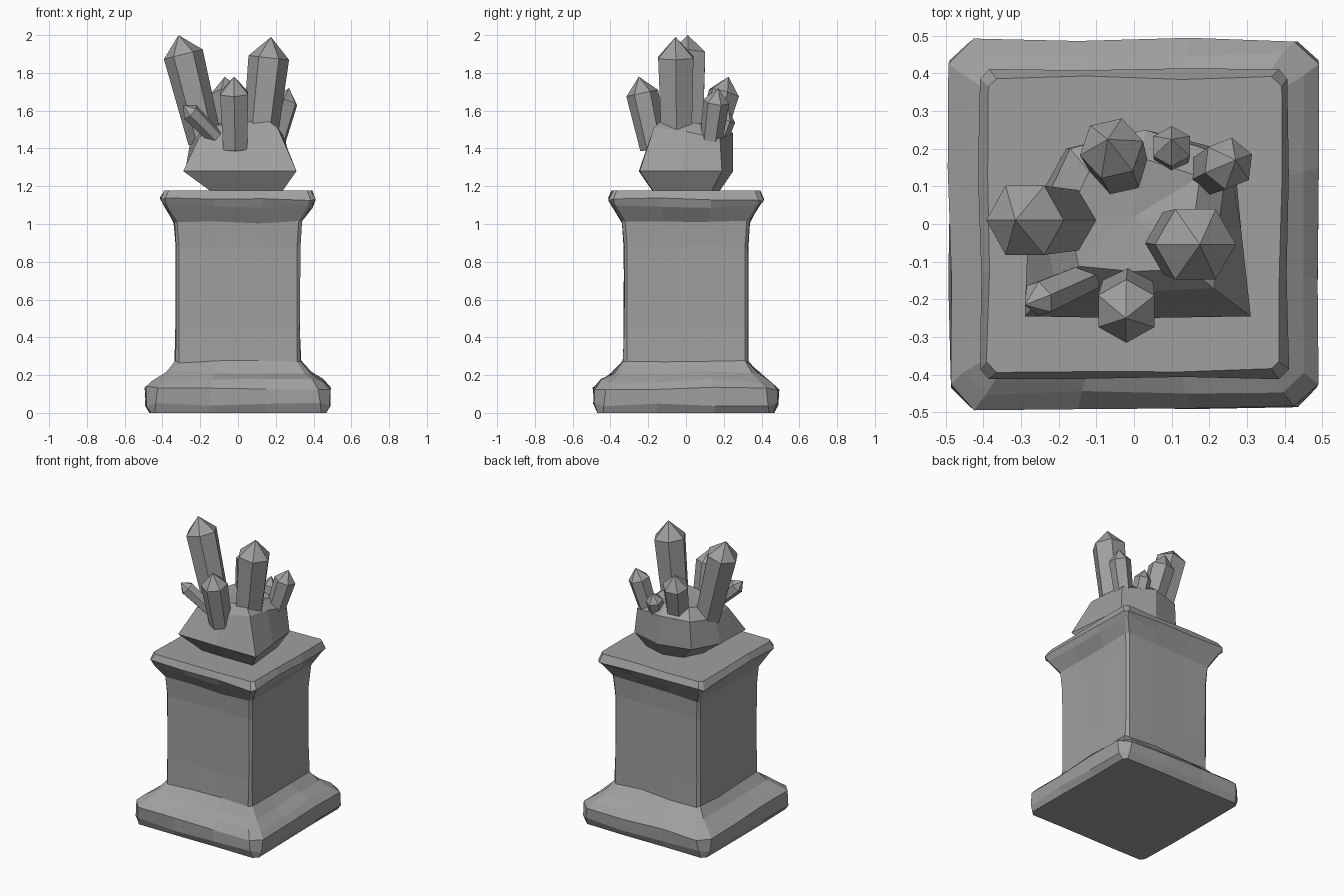
import bpy
import bmesh
import math
import random
from mathutils import Vector

random.seed(4)
cube = bpy.data.objects.get("Cube")
if cube:
    bpy.data.objects.remove(cube, do_unlink=True)

stone = bpy.data.materials.new("grey stone")
stone.use_nodes = True
GREY = (0.35, 0.35, 0.35, 1)
stone.diffuse_color = GREY
stone.node_tree.nodes["Principled BSDF"].inputs["Base Color"].default_value = GREY


def finish(bm, name):
    bmesh.ops.recalc_face_normals(bm, faces=bm.faces)
    mesh = bpy.data.meshes.new(name)
    bm.to_mesh(mesh)
    bm.free()
    mesh.materials.append(stone)
    obj = bpy.data.objects.new(name, mesh)
    bpy.context.collection.objects.link(obj)
    return obj


def loft(name, rings, peak=None):
    """Skin a stack of closed rings; cap the top flat or with a fan to a peak."""
    bm = bmesh.new()
    rows = [[bm.verts.new(p) for p in ring] for ring in rings]
    n = len(rows[0])
    for low, high in zip(rows, rows[1:]):
        for i in range(n):
            j = (i + 1) % n
            bm.faces.new((low[i], low[j], high[j], high[i]))
    bm.faces.new(rows[0][::-1])
    if peak is None:
        bm.faces.new(rows[-1])
    else:
        tip = bm.verts.new(peak)
        for i in range(n):
            bm.faces.new((rows[-1][i], rows[-1][(i + 1) % n], tip))
    return finish(bm, name)


def worn_square(z, half, cut, wobble):
    """Square ring with cut corners and slightly uneven sides."""
    ring = []
    for turn in range(4):
        c, s = math.cos(turn * math.pi / 2), math.sin(turn * math.pi / 2)
        for t in (-1, -0.35, 0.35, 1):
            along = t * (half - cut)
            out = half - random.uniform(0, wobble)
            dz = random.uniform(-wobble, wobble) if 0 < z < 1.17 else 0
            ring.append((along * c + out * s, along * s - out * c, z + dz))
    return ring


# Pedestal: worn plinth, shaft and flared cap in one stack
profile = [  # height, half width, corner cut, wobble
    (0, 0.47, 0.03, 0.01), (0.045, 0.495, 0.06, 0.012),
    (0.13, 0.495, 0.07, 0.012), (0.17, 0.455, 0.06, 0.012),
    (0.21, 0.39, 0.04, 0.012), (0.27, 0.337, 0.025, 0.008),
    (0.45, 0.332, 0.02, 0.006), (0.88, 0.332, 0.02, 0.006),
    (1.01, 0.342, 0.02, 0.008), (1.095, 0.395, 0.02, 0.01),
    (1.13, 0.415, 0.03, 0.01), (1.178, 0.395, 0.03, 0.012),
]
loft("pedestal", [worn_square(*row) for row in profile])

# Rock: undercut boulder with a lumpy crown
outline = [(-0.29, -0.245), (0, -0.25), (0.31, -0.245), (0.285, -0.02),
           (0.265, 0.19), (0.03, 0.25), (-0.18, 0.2), (-0.28, 0.02)]
crown = [(-0.21, -0.16), (0, -0.18), (0.21, -0.17), (0.225, 0),
         (0.25, 0.18), (0.03, 0.25), (-0.17, 0.2), (-0.25, 0.03)]
lift = [0, 0.02, 0.06, 0.04, 0, 0.03, 0.02, 0]
foot = [(0.04 + x * 0.62, y * 0.7, 1.17) for x, y in outline]
belly = [(x, y, 1.28) for x, y in outline]
shoulder = [(x, y, 1.45 + h) for (x, y), h in zip(crown, lift)]
inner = [(x * 0.7, y * 0.7, 1.52 + h * 0.6) for (x, y), h in zip(crown, lift)]
loft("rock", [foot, belly, shoulder, inner], (0, 0.02, 1.53))


def crystal(name, base, tip, radius, point, spin):
    """Six-sided prism with a pyramid end, along base to tip."""
    base, tip = Vector(base), Vector(tip)
    axis = (tip - base).normalized()
    side = Vector((1, 0, 0))
    side = (side - axis * side.dot(axis)).normalized()
    other = axis.cross(side)
    rings = []
    for centre, r in ((base, radius * 0.85), (tip - axis * point, radius)):
        angles = [spin + k * math.pi / 3 for k in range(6)]
        rings.append([centre + (side * math.cos(a) + other * math.sin(a)) * r
                      for a in angles])
    loft(name, rings, tip)


quarter = math.pi / 2
crystal("large_crystal_left", (-0.175, 0.01, 1.44), (-0.315, 0.01, 2.0), 0.106, 0.105, 0)
crystal("large_crystal_right", (0.115, -0.05, 1.44), (0.175, -0.055, 1.99), 0.108, 0.11, 0)
crystal("front_crystal", (-0.015, -0.17, 1.4), (-0.022, -0.25, 1.78), 0.086, 0.09, quarter)
crystal("small_crystal_front", (-0.12, -0.14, 1.46), (-0.29, -0.215, 1.63), 0.05, 0.055, quarter)
crystal("back_crystal_left", (-0.03, 0.13, 1.44), (-0.07, 0.225, 1.78), 0.086, 0.09, 0.2)
crystal("small_crystal_back", (0.1, 0.17, 1.44), (0.1, 0.225, 1.61), 0.056, 0.06, quarter)
crystal("back_crystal_right", (0.19, 0.13, 1.42), (0.27, 0.17, 1.72), 0.07, 0.075, 0.4)
